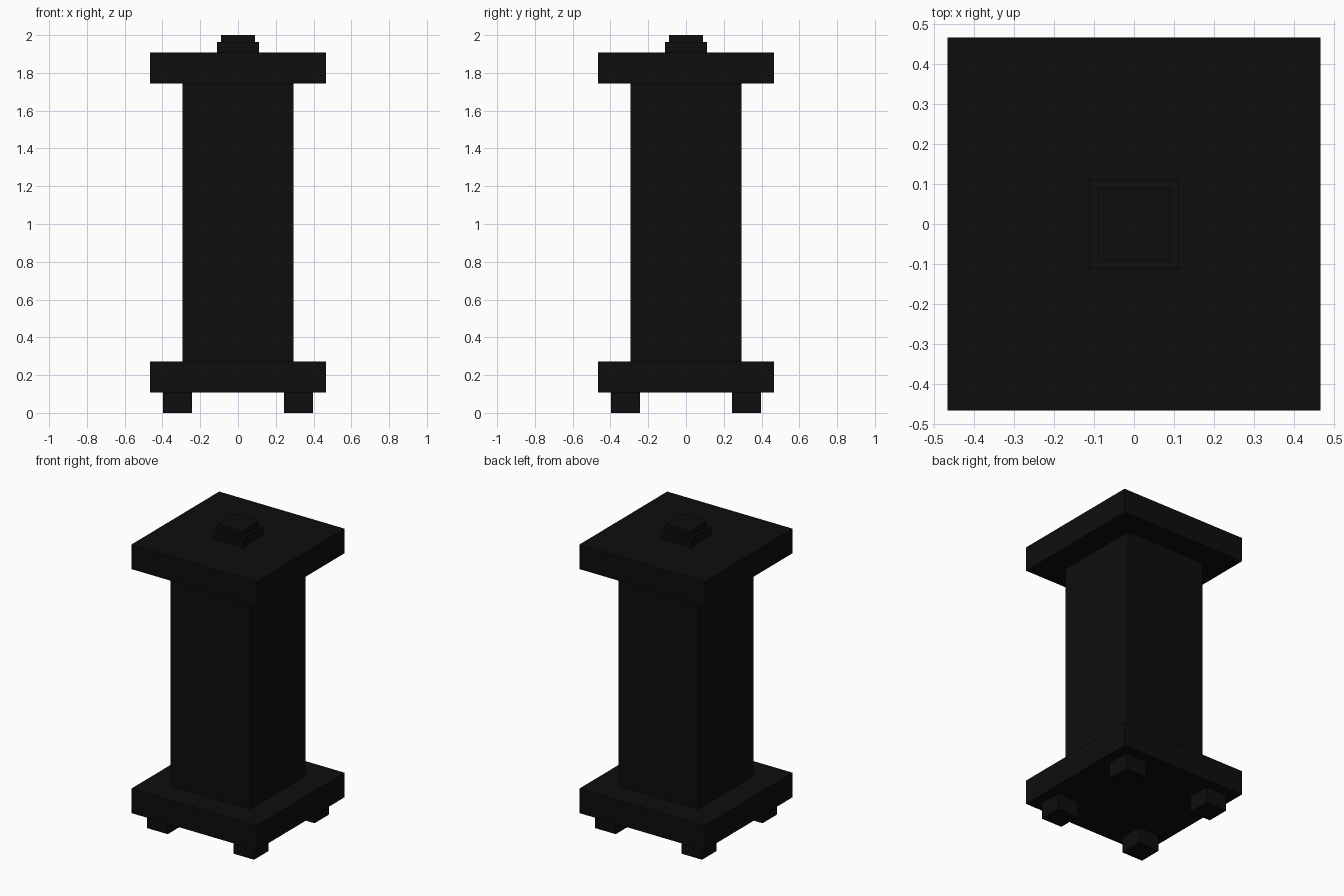
import bpy

cube = bpy.data.objects.get("Cube")
if cube:
    bpy.data.objects.remove(cube, do_unlink=True)

# Single near-black finish
black = bpy.data.materials.new("near_black")
black.use_nodes = True
colour = (0.004, 0.004, 0.004, 1.0)
black.diffuse_color = colour
black.node_tree.nodes["Principled BSDF"].inputs["Base Color"].default_value = colour


def block(name, half, z0, z1, x=0.0, y=0.0):
    """Square block of half-width `half` between heights z0 and z1."""
    bpy.ops.mesh.primitive_cube_add(size=1, location=(x, y, (z0 + z1) / 2))
    ob = bpy.context.object
    ob.name = name
    ob.scale = (2 * half, 2 * half, z1 - z0)
    bpy.ops.object.transform_apply(location=False, rotation=False, scale=True)
    ob.data.materials.append(black)
    return ob


# Stacked body, from the base up
block("base_plate", 0.465, 0.108, 0.272)
block("column", 0.295, 0.272, 1.743)
block("top_plate", 0.465, 1.743, 1.907)
block("cap_lower_step", 0.112, 1.907, 1.964)
block("cap_upper_step", 0.09, 1.964, 2.0)

# Four square feet
for side, sx in (("left", 1), ("right", -1)):
    for end, sy in (("front", -1), ("back", 1)):
        block(f"{end}_{side}_foot", 0.077, 0.0, 0.108, sx * 0.32, sy * 0.32)
